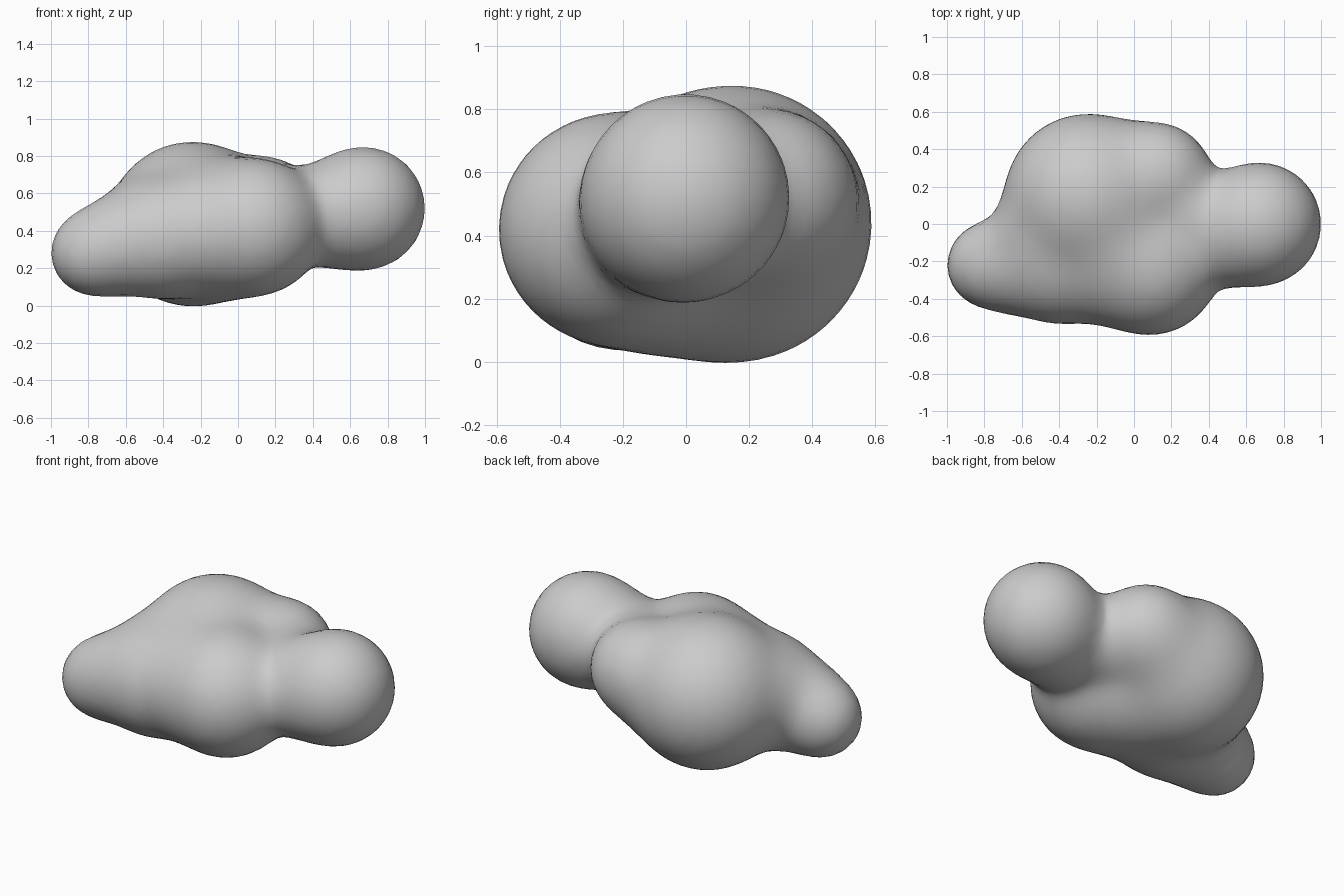
import bpy, bmesh, math
from mathutils import Vector, Matrix

if "Cube" in bpy.data.objects:
    bpy.data.objects.remove(bpy.data.objects["Cube"])

# Lobes of the blended body: centre x, y, z and radius
LOBES = [
    (0.673, 0.00, 0.52, 0.326),   # round right end
    (0.48, -0.06, 0.48, 0.255),   # neck
    (-0.25, 0.15, 0.437, 0.436),  # large back lobe
    (0.09, -0.23, 0.42, 0.36),    # front lobe
    (0.14, 0.265, 0.525, 0.26),   # back right lobe
    (-0.40, -0.215, 0.36, 0.31),  # front left lobe
    (-0.62, -0.22, 0.325, 0.245), # left bridge
    (-0.78, -0.22, 0.28, 0.215),  # left tip
]
# Broad webs filling the valleys between neighbouring lobes
WEBS = [
    (-0.10, -0.06, 0.41, 0.365),  # middle
    (0.29, 0.07, 0.50, 0.225),    # behind the neck
    (-0.15, -0.22, 0.40, 0.295),  # front
    (-0.48, -0.06, 0.41, 0.26),   # left
    (0.00, 0.24, 0.47, 0.27),     # back
]
BALLS = [(Vector(b[:3]), b[3]) for b in LOBES + WEBS]
BLEND = 0.045


def blended_field(p):
    """Soft-union distance to all lobes and its outward direction."""
    dist, grad = [], Vector()
    for c, r in BALLS:
        dist.append((p - c).length - r)
    low = min(dist)
    weights = [math.exp(-(d - low) / BLEND) for d in dist]
    total = sum(weights)
    for (c, r), w in zip(BALLS, weights):
        grad += (p - c).normalized() * (w / total)
    return low - BLEND * math.log(total), grad


# Overlapping spheres
bm = bmesh.new()
for c, r in BALLS:
    bmesh.ops.create_icosphere(bm, subdivisions=4, radius=r,
                               matrix=Matrix.Translation(c))
mesh = bpy.data.meshes.new("blob_body")
bm.to_mesh(mesh)
bm.free()
body = bpy.data.objects.new("blob_body", mesh)
bpy.context.collection.objects.link(body)
bpy.context.view_layer.objects.active = body
body.select_set(True)

# Fuse into one skin and relax it
fuse = body.modifiers.new("fuse", 'REMESH')
fuse.mode = 'VOXEL'
fuse.voxel_size = 0.05
bpy.ops.object.modifier_apply(modifier=fuse.name)
relax = body.modifiers.new("relax", 'SMOOTH')
relax.factor = 0.5
relax.iterations = 4
bpy.ops.object.modifier_apply(modifier=relax.name)

# Settle the skin on the softly blended surface
for v in body.data.vertices:
    p = v.co.copy()
    for _ in range(6):
        d, g = blended_field(p)
        p -= g * (d / max(g.length_squared, 0.2))
    v.co = p

bpy.ops.object.shade_smooth()
